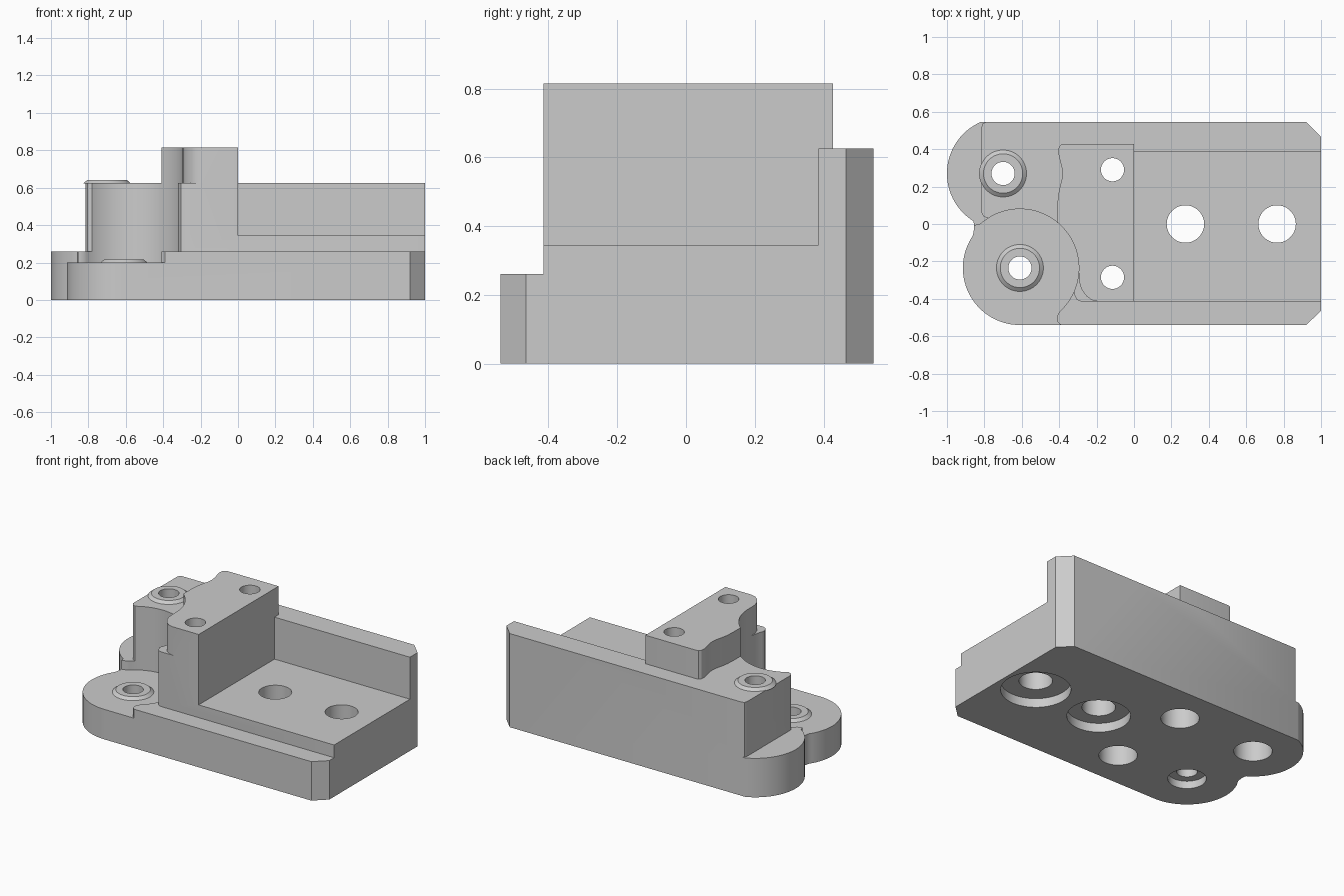
import bpy, bmesh
from math import cos, sin, radians, pi

cube = bpy.data.objects.get("Cube")
if cube:
    bpy.data.objects.remove(cube, do_unlink=True)

grey = bpy.data.materials.new("machined_grey")
grey.use_nodes = True
colour = (0.6, 0.6, 0.6, 1)
grey.diffuse_color = colour
grey.node_tree.nodes["Principled BSDF"].inputs["Base Color"].default_value = colour

FRONT = (-0.61, -0.235)   # front lobe centre
BACK = (-0.70, 0.27)      # back lobe centre
TALL = 1.0                # cutters end above the part


def arc(centre, r, start, end, n=40):
    angles = [radians(start + (end - start) * i / n) for i in range(n + 1)]
    return [(centre[0] + r * cos(a), centre[1] + r * sin(a)) for a in angles]


def prism(name, points, z0, z1):
    bm = bmesh.new()
    low = [bm.verts.new((x, y, z0)) for x, y in points]
    high = [bm.verts.new((x, y, z1)) for x, y in points]
    bm.faces.new(low[::-1])
    bm.faces.new(high)
    for i in range(len(points)):
        j = (i + 1) % len(points)
        bm.faces.new((low[i], low[j], high[j], high[i]))
    bmesh.ops.recalc_face_normals(bm, faces=bm.faces)
    return finish(name, bm)


def finish(name, bm):
    mesh = bpy.data.meshes.new(name)
    bm.to_mesh(mesh)
    bm.free()
    mesh.materials.append(grey)
    ob = bpy.data.objects.new(name, mesh)
    bpy.context.collection.objects.link(ob)
    return ob


def activate(ob):
    bpy.ops.object.select_all(action='DESELECT')
    ob.select_set(True)
    bpy.context.view_layer.objects.active = ob


def cut(body, points, z0, z1=TALL):
    cutter = prism("cutter", points, z0, z1)
    cutter.hide_render = True
    mod = body.modifiers.new("cut", 'BOOLEAN')
    mod.operation = 'DIFFERENCE'
    mod.solver = 'EXACT'
    mod.object = cutter
    activate(body)
    bpy.ops.object.modifier_apply(modifier=mod.name)
    bpy.data.objects.remove(cutter, do_unlink=True)


def circle(centre, r):
    return arc(centre, r, 0, 360, 64)[:-1]


def box(x0, x1, y0, y1):
    return [(x0, y0), (x1, y0), (x1, y1), (x0, y1)]


# Solid block with chamfered right corners and two round lobes
outline = [(0.92, -0.54), (1, -0.465), (1, 0.465), (0.92, 0.545), (-0.82, 0.545)]
outline += arc(BACK, 0.30, 115, 238)
outline += [(-0.856, 0.0), (-0.855, -0.02), (-0.858, -0.045)]
outline += arc(FRONT, 0.305, 146, 270)
body = prism("body", outline, 0, 0.815)

# Tray floor, leaving the back wall
cut(body, box(0, 2, -1, 0.385), 0.345)

# Front ledge
cut(body, [(-2, -1), (2, -1), (2, -0.415), (-0.28, -0.415), (-0.305, -0.405),
           (-0.32, -0.375), (-0.32, -0.3), (-2, -0.3)], 0.26)

# Back lobe step, with rounded corners on the block
cut(body, [(-2, -0.1), (-0.78, -0.1), (-0.78, 0.03), (-0.805, 0.04), (-0.815, 0.06),
           (-0.815, 0.52), (-0.808, 0.538), (-0.79, 0.546), (-0.79, 1), (-2, 1)], 0.26)

# Round pocket over the front lobe
pocket = arc(FRONT, 0.315, -48, 132, 60)
pocket += [(-0.85, -0.008), (-2, -0.03), (-2, -1), (-0.39, -1), (-0.39, -0.54),
           (-0.408, -0.525), (-0.41, -0.49)]
cut(body, pocket, 0.2)

# Shoulder around the raised block
shoulder = [(0.5, -0.415), (-0.19, -0.415), (-0.225, -0.407), (-0.255, -0.385),
            (-0.28, -0.35), (-0.293, -0.31), (-0.296, -0.25), (-0.41, -0.1),
            (-0.41, 0.09), (-0.406, 0.15), (-0.396, 0.2), (-0.386, 0.24),
            (-0.384, 0.27), (-0.386, 0.3), (-0.396, 0.34), (-0.405, 0.38),
            (-0.402, 0.41), (-0.39, 0.425), (-0.37, 0.428), (0.5, 0.428),
            (0.5, 1), (-2, 1), (-2, -1), (0.5, -1)]
cut(body, shoulder, 0.625)
cut(body, box(0, 2, -1, 1), 0.625)

# Through holes, each with a counterbore from below: x, y, r, bore r, bore depth
holes = [(0.275, 0, 0.1, 0.19, 0.06), (0.765, 0, 0.1, 0.21, 0.06),
         (-0.115, 0.29, 0.062, 0.115, 0.5), (-0.115, -0.285, 0.062, 0.115, 0.5),
         (*BACK, 0.062, 0.115, 0.4), (*FRONT, 0.062, 0.115, 0.05)]
for x, y, r, bore, depth in holes:
    cut(body, circle((x, y), r), -0.1)
    cut(body, circle((x, y), bore), -0.1, depth)


# Tapered rings around the two lobe holes
def boss(name, centre, z, n=64):
    profile = [(0.062, -0.002), (0.128, -0.002), (0.105, 0.017), (0.062, 0.017)]
    bm = bmesh.new()
    rings = [[bm.verts.new((centre[0] + r * cos(2 * pi * i / n),
                            centre[1] + r * sin(2 * pi * i / n), z + h))
              for i in range(n)] for r, h in profile]
    for k in range(4):
        a, b = rings[k], rings[(k + 1) % 4]
        for i in range(n):
            j = (i + 1) % n
            bm.faces.new((a[i], a[j], b[j], b[i]))
    bmesh.ops.recalc_face_normals(bm, faces=bm.faces)
    return finish(name, bm)


parts = [body, boss("back_boss", BACK, 0.625), boss("front_boss", FRONT, 0.2)]
for ob in parts:
    activate(ob)
    bpy.ops.object.shade_smooth_by_angle(angle=radians(30))
